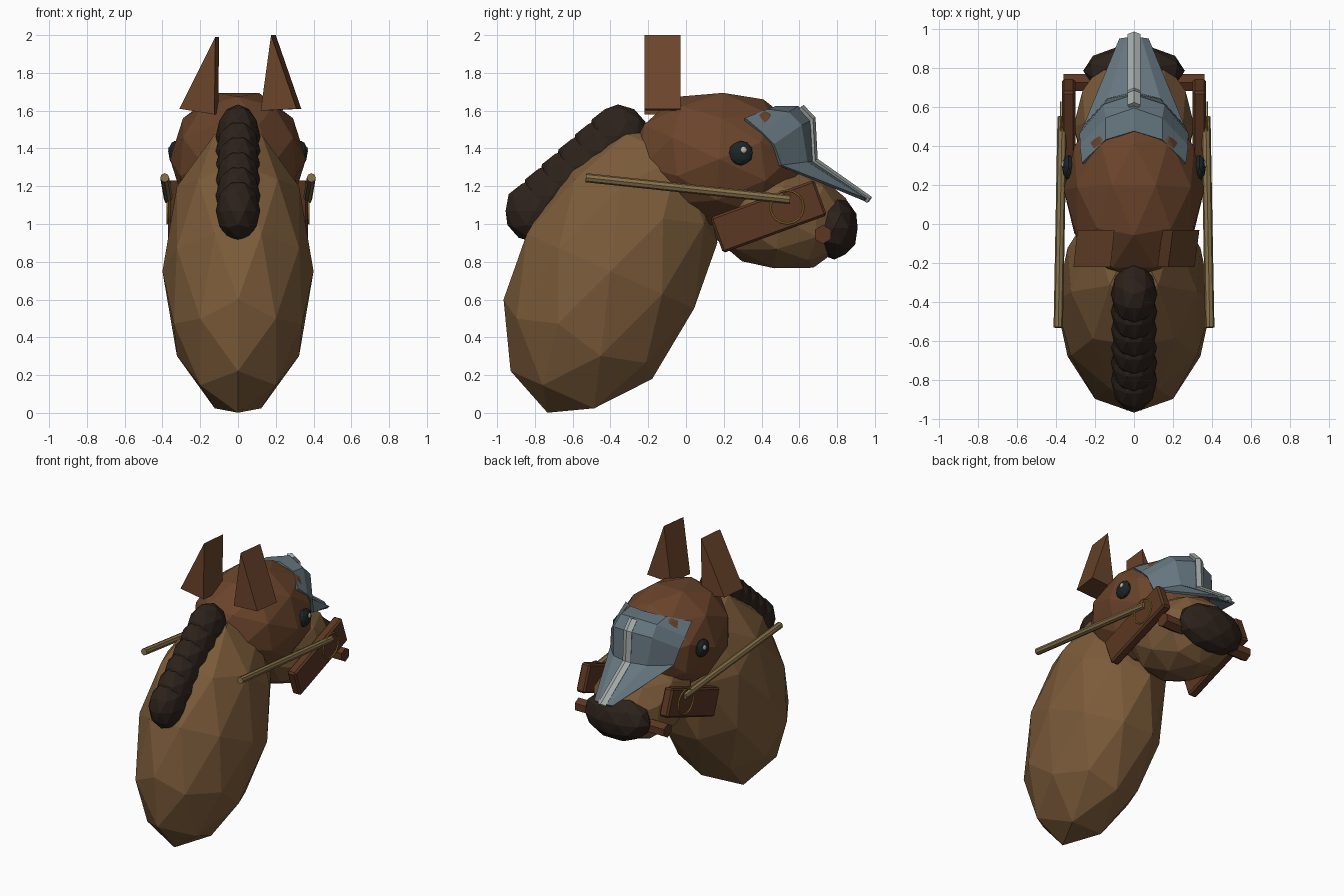
import bpy, bmesh
from math import radians
from mathutils import Matrix, Vector

if "Cube" in bpy.data.objects:
    bpy.data.objects.remove(bpy.data.objects["Cube"])


def material(name, color):
    m = bpy.data.materials.new(name)
    m.diffuse_color = (*color, 1)
    m.use_nodes = True
    m.node_tree.nodes["Principled BSDF"].inputs["Base Color"].default_value = m.diffuse_color
    return m


COAT = material("coat", (0.20, 0.105, 0.042))
HEAD = material("head_coat", (0.145, 0.058, 0.024))
LEATHER = material("leather", (0.105, 0.038, 0.016))
HAIR = material("hair", (0.026, 0.016, 0.011))
STEEL = material("steel", (0.13, 0.18, 0.21))
EDGE = material("bright_steel", (0.36, 0.40, 0.39))
ROPE = material("rope", (0.23, 0.16, 0.065))
GOLD = material("brass", (0.45, 0.27, 0.04))
EYE = material("eye_black", (0.012, 0.018, 0.02))
GLINT = material("eye_glint", (0.5, 0.5, 0.42))


def finish(ob, name, mat):
    ob.name = ob.data.name = name
    ob.data.materials.append(mat)
    return ob


def blob(name, center, scale, mat, pitch=0, turn=90, detail=2):
    """Flat-shaded ico ellipsoid; scale = (depth, width, length along its pole)."""
    bpy.ops.mesh.primitive_ico_sphere_add(subdivisions=detail, radius=1)
    ob = bpy.context.object
    ob.data.transform(Matrix.Translation(center)
                      @ Matrix.Rotation(radians(pitch), 4, 'X')
                      @ Matrix.Rotation(radians(turn), 4, 'Z')
                      @ Matrix.Diagonal((*scale, 1)))
    return finish(ob, name, mat)


def mesh_object(name, verts, faces, mat):
    me = bpy.data.meshes.new(name)
    me.from_pydata(verts, [], faces)
    bm = bmesh.new()
    bm.from_mesh(me)
    bmesh.ops.recalc_face_normals(bm, faces=bm.faces)
    bm.to_mesh(me)
    bm.free()
    ob = bpy.data.objects.new(name, me)
    bpy.context.collection.objects.link(ob)
    return finish(ob, name, mat)


def rod(name, a, b, radius, sides, mat):
    a, b = Vector(a), Vector(b)
    bpy.ops.mesh.primitive_cylinder_add(vertices=sides, radius=radius, depth=(b - a).length)
    ob = bpy.context.object
    ob.data.transform(Matrix.Translation((a + b) / 2)
                      @ (b - a).to_track_quat('Z', 'Y').to_matrix().to_4x4())
    return finish(ob, name, mat)


def ear(name, tri, slant):
    """Triangular prism running back along y."""
    front = [(x, -0.22, z) for x, z in tri]
    back = [(x + slant, -0.03, z) for x, z in tri]
    return mesh_object(name, front + back,
                       [(0, 1, 2), (3, 5, 4), (0, 3, 4, 1), (1, 4, 5, 2), (2, 5, 3, 0)], HEAD)


# Neck, skull, muzzle and nose
blob("neck", (0, -0.40, 0.75), (0.51, 0.40, 0.82), COAT, -24)
blob("skull", (0, 0.175, 1.343), (0.37, 0.36, 0.48), HEAD, -93.6, -90)
blob("muzzle", (0, 0.50, 1.03), (0.28, 0.31, 0.39), COAT, -97, -90)
blob("nose", (0, 0.785, 0.98), (0.13, 0.26, 0.168), HAIR)

# Mane: overlapping tufts down the crest
for i in range(6):
    t = i / 5
    blob(f"mane_tuft_{i + 1}", (0, -0.36 - 0.44 * t, 1.465 - 0.395 * t),
         (0.163, 0.118, 0.168), HAIR)

# Ears
ear("left_ear", [(-0.31, 1.61), (-0.125, 1.58), (-0.12, 1.99)], 0.02)
ear("right_ear", [(0.12, 1.60), (0.31, 1.61), (0.175, 2.0)], 0.025)

# Eyes and bridle on both sides
for side, s in (("left", -1), ("right", 1)):
    blob(f"{side}_eye", (s * 0.335, 0.29, 1.375), (0.065, 0.033, 0.065), EYE)
    blob(f"{side}_eye_glint", (s * 0.362, 0.305, 1.392), (0.018, 0.01, 0.018), GLINT)

    bpy.ops.mesh.primitive_cube_add(size=1)
    plate = finish(bpy.context.object, f"{side}_cheek_plate", LEATHER)
    plate.data.transform(Matrix.Translation((s * 0.335, 0.437, 1.04))
                         @ Matrix.Rotation(radians(20), 4, 'X')
                         @ Matrix.Diagonal((0.07, 0.585, 0.20, 1)))
    bevel = plate.modifiers.new("bevel", 'BEVEL')
    bevel.width = 0.012
    bevel.segments = 1

    bpy.ops.mesh.primitive_torus_add(major_segments=16, minor_segments=6,
                                     major_radius=0.088, minor_radius=0.005)
    ring = finish(bpy.context.object, f"{side}_bit_ring", GOLD)
    ring.data.transform(Matrix.Translation((s * 0.375, 0.535, 1.09))
                        @ Matrix.Rotation(radians(90), 4, 'Y'))

    rod(f"{side}_rein", (s * 0.388, -0.53, 1.245), (s * 0.368, 0.55, 1.13), 0.024, 8, ROPE)

# Bit bar through the mouth
bar = rod("bit_bar", (-0.36, 0.725, 0.945), (0.36, 0.725, 0.945), 0.05, 6, LEATHER)

# Face armour: half sections from brow to tip (centre, middle, outer), mirrored
rows = [
    [(0, .475, 1.615), (.14, .43, 1.60), (.26, .31, 1.555)],
    [(0, .59, 1.615), (.14, .54, 1.585), (.27, .40, 1.48)],
    [(0, .655, 1.545), (.15, .605, 1.52), (.27, .46, 1.42)],
    [(0, .668, 1.325), (.13, .635, 1.325), (.25, .50, 1.31)],
    [(0, .955, 1.125), (.035, .95, 1.128), (.07, .945, 1.13)],
]
verts = [v for r in rows for v in r]
faces = [(r * 3 + c, r * 3 + c + 1, r * 3 + c + 4, r * 3 + c + 3)
         for r in range(4) for c in range(2)]
armour = mesh_object("face_armour", verts, faces, STEEL)
mirror = armour.modifiers.new("mirror", 'MIRROR')
mirror.use_clip = True
solid = armour.modifiers.new("thickness", 'SOLIDIFY')
solid.thickness = 0.02
solid.offset = 0

# Raised centre ridge on the armour
path = [(.60, 1.612), (.66, 1.55), (.672, 1.33), (.965, 1.122)]
verts = [(x, y + (0.012 if x == 0 else 0), z + (0.008 if x == 0 else 0))
         for y, z in path for x in (-0.026, 0, 0.026)]
faces = [(r * 3 + c, r * 3 + c + 1, r * 3 + c + 4, r * 3 + c + 3)
         for r in range(3) for c in range(2)]
ridge = mesh_object("armour_ridge", verts, faces, EDGE)
solid = ridge.modifiers.new("thickness", 'SOLIDIFY')
solid.thickness = 0.03
solid.offset = 0
